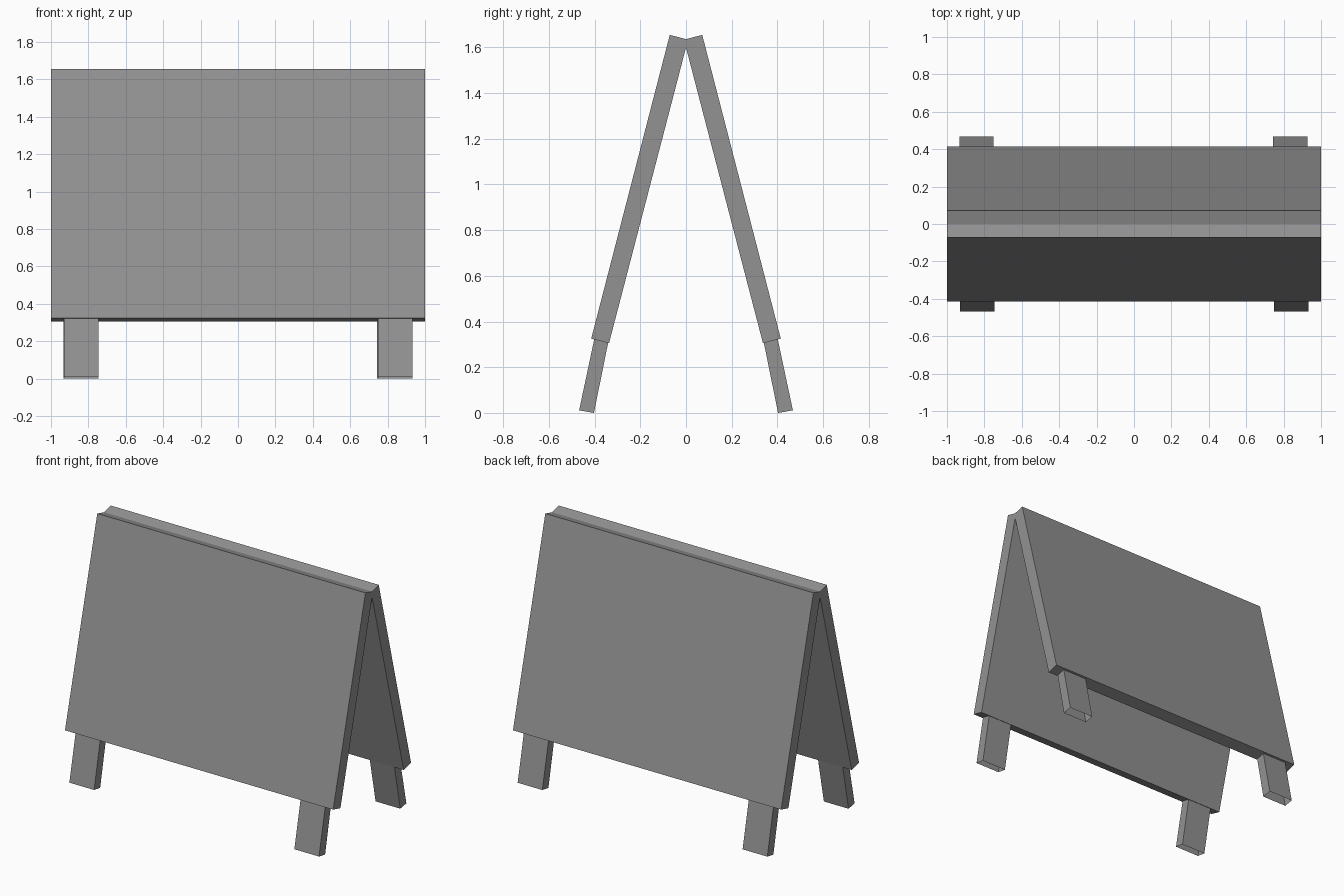
import bpy

if "Cube" in bpy.data.objects:
    bpy.data.objects.remove(bpy.data.objects["Cube"])

grey = bpy.data.materials.new("dark_grey")
grey.diffuse_color = (0.29, 0.29, 0.29, 1)
grey.use_nodes = True
grey.node_tree.nodes["Principled BSDF"].inputs["Base Color"].default_value = grey.diffuse_color


def extrude_profile(name, profile, x0, x1, side, open_edge=None):
    """Extrude a (y, z) profile along x; side=-1 mirrors it to the front."""
    n = len(profile)
    verts = [(x, side * y, z) for x in (x0, x1) for y, z in profile]
    faces = [tuple(range(n - 1, -1, -1)), tuple(range(n, 2 * n))]
    faces += [(i, (i + 1) % n, (i + 1) % n + n, i + n)
              for i in range(n) if i != open_edge]
    # The profiles run clockwise, so the unmirrored side needs flipping
    if side > 0:
        faces = [f[::-1] for f in faces]
    mesh = bpy.data.meshes.new(name)
    mesh.from_pydata(verts, [], faces)
    mesh.materials.append(grey)
    obj = bpy.data.objects.new(name, mesh)
    bpy.context.collection.objects.link(obj)
    return obj


# Side profiles of one leaning half
board = [(-0.009, 1.634), (0.071, 1.655), (0.415, 0.325), (0.337, 0.305)]
leg = [(0.341, 0.306), (0.402, 0.3217), (0.468, 0.011), (0.403, 0.0)]

# Two boards meeting at the ridge, each on two short legs with open undersides
for label, side, shift in (("front", -1, 0.0), ("back", 1, -0.004)):
    extrude_profile(label + "_board", board, -1, 1, side)
    for hand, x in (("left", -0.838), ("right", 0.840)):
        c = x + shift
        extrude_profile(f"{label}_{hand}_leg", leg, c - 0.092, c + 0.092, side,
                        open_edge=2)
